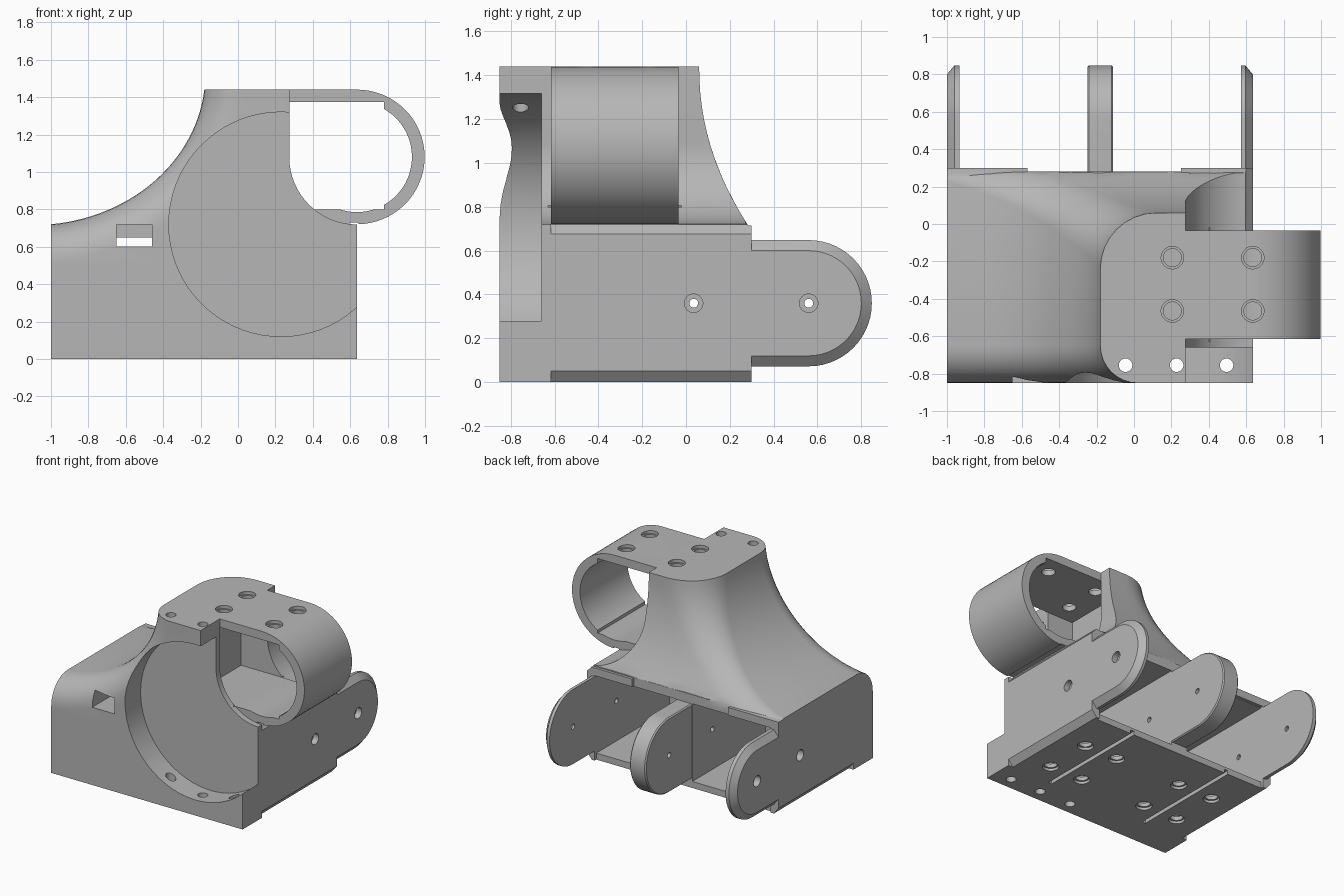
import bpy, bmesh, math
from mathutils import Matrix, Vector

old = bpy.data.objects.get("Cube")
if old:
    bpy.data.objects.remove(old, do_unlink=True)

grey = bpy.data.materials.new("plain grey")
grey.use_nodes = True
COL = (0.47, 0.47, 0.47, 1)
grey.diffuse_color = COL
grey.node_tree.nodes["Principled BSDF"].inputs["Base Color"].default_value = COL


def finish(name, bm):
    bmesh.ops.recalc_face_normals(bm, faces=bm.faces)
    me = bpy.data.meshes.new(name)
    bm.to_mesh(me)
    bm.free()
    ob = bpy.data.objects.new(name, me)
    bpy.context.scene.collection.objects.link(ob)
    me.materials.append(grey)
    return ob


def loft(name, rings):
    """Closed solid through a list of equally long rings."""
    bm = bmesh.new()
    vs = [[bm.verts.new(p) for p in ring] for ring in rings]
    n = len(vs[0])
    for a, b in zip(vs, vs[1:]):
        for i in range(n):
            j = (i + 1) % n
            bm.faces.new((a[i], a[j], b[j], b[i]))
    bm.faces.new(vs[0])
    bm.faces.new(vs[-1])
    return finish(name, bm)


def box(name, x, y, z):
    bm = bmesh.new()
    bmesh.ops.create_cube(bm, size=1)
    for v in bm.verts:
        v.co = [lo + (c + 0.5) * (hi - lo) for c, (lo, hi) in zip(v.co, (x, y, z))]
    return finish(name, bm)


def rods(name, axis, radius, span, spots, sides=32):
    """Parallel cylinders; spots are centres in the two remaining axes."""
    bm = bmesh.new()
    for a, b in spots:
        mid = (span[0] + span[1]) / 2
        pos = {"X": (mid, a, b), "Y": (a, mid, b), "Z": (a, b, mid)}[axis]
        rot = {"X": Matrix.Rotation(math.pi / 2, 4, "Y"),
               "Y": Matrix.Rotation(math.pi / 2, 4, "X"), "Z": Matrix()}[axis]
        bmesh.ops.create_cone(bm, cap_ends=True, segments=sides, radius1=radius, radius2=radius,
                              depth=span[1] - span[0], matrix=Matrix.Translation(Vector(pos)) @ rot)
    return finish(name, bm)


def combine(target, tool, op):
    mod = target.modifiers.new("bool", "BOOLEAN")
    mod.operation, mod.solver, mod.object = op, "EXACT", tool
    bpy.context.view_layer.update()
    dg = bpy.context.evaluated_depsgraph_get()
    me = bpy.data.meshes.new_from_object(target.evaluated_get(dg))
    target.modifiers.clear()
    target.data = me
    bpy.data.objects.remove(tool, do_unlink=True)


def add(tool):
    combine(body, tool, "UNION")


def cut(tool):
    combine(body, tool, "DIFFERENCE")


# Flared pedestal: concave sweep from the left end up to the top pad
FRONT, LEFT, RIGHT, BASE, TOP = -0.85, -1.0, 0.635, 0.72, 1.44


def back_y(z):
    s = min(max((z - BASE) / (TOP - BASE), 0), 1)
    return 0.06 + 0.22 * (1 - s) ** 2.1


def pedestal_ring(t):
    a0 = math.radians(6)
    a = a0 + t * (math.pi / 2 - 2 * a0)
    span = math.cos(a0) - math.sin(a0)
    px = LEFT + 0.82 * (math.sin(a) - math.sin(a0)) / span
    pz = TOP - 0.72 * (math.cos(a) - math.sin(a0)) / span
    nx, nz = math.sin(t * math.pi / 2), -math.cos(t * math.pi / 2)
    if t <= 0.5:
        qx, qz = LEFT + (RIGHT - LEFT) * 2 * t, 0.4
    else:
        qx, qz = RIGHT, 0.4 + (TOP - 0.4) * (2 * t - 1)
    ring = [(qx, FRONT, qz)]
    r, rb, steps = 0.2, 0.05 + 0.25 * t, 8
    for i in range(steps + 1):
        f = math.pi / 2 * i / steps
        d = r * (1 - math.sin(f))
        ring.append((px + d * nx, FRONT + r * (1 - math.cos(f)), pz + d * nz))
    for i in range(steps, -1, -1):
        f = math.pi / 2 * i / steps
        d = rb * (1 - math.sin(f))
        z = pz + d * nz
        ring.append((px + d * nx, back_y(z) - rb * (1 - math.cos(f)), z))
    ex, ez = px + rb * nx, pz + rb * nz
    for i in range(1, 9):
        k = i / 8
        z = ez + (qz - ez) * k
        ring.append((ex + (qx - ex) * k, back_y(z), z))
    return ring


body = loft("bracket_body", [pedestal_ring(i / 28) for i in range(29)])

# Base block
add(box("base", (LEFT, RIGHT), (FRONT, 0.28), (0, 0.5)))
add(box("base_upper", (-0.4, RIGHT), (FRONT, 0.28), (0.3, BASE)))
for x in ((LEFT, -0.57), (0.25, RIGHT)):
    add(box("back_rail", x, (0.1, 0.3), (0.655, 0.715)))
for x in ((LEFT, -0.93), (0.57, RIGHT)):
    add(box("side_wall", x, (0, 0.3), (0, 0.7)))

# Clearance beside the pedestal, then the sideways tube
TX, TZ = 0.635, 1.08
cut(rods("tube_clearance", "Y", 0.361, (-1, 0.5), [(TX, TZ)], 64))
cut(box("side_clearance", (0.275, 1.2), (-1, 0.5), (TZ, 1.6)))
cut(box("outer_clearance", (TX - 0.01, 1.2), (-1, 0.5), (0.7201, 1.6)))
TUBE = (-0.615, -0.035)


def tube_outline(y):
    arc = [math.pi * (i / 32 - 0.5) for i in range(33)]
    pts = [(TX + 0.363 * math.cos(a), y, TZ + 0.36 * math.sin(a)) for a in arc]
    return pts + [(0.1, y, TOP), (0.1, y, BASE)]


add(loft("tube", [tube_outline(y) for y in TUBE]))
cut(rods("tube_bore", "Y", 0.295, (TUBE[0] - 0.002, TUBE[1] + 0.002), [(TX, TZ)], 64))
cut(box("tube_pocket", (0.05, 0.78), (TUBE[0], TUBE[1] + 0.001), (0.8, 1.375)))
cut(box("pocket_mouth", (0.4, 0.78), (-0.63, -0.02), (0.8, 1.375)))

# Round recess in the front
cut(rods("front_recess", "Y", 0.6, (-1, -0.66), [(0.23, 0.72)], 72))

# Two bays open at the back, with a small window in the front
for x in ((-0.93, -0.25), (-0.11, 0.57)):
    cut(box("bay", x, (-0.615, 0.5), (0.05, 0.65)))
cut(box("front_window", (-0.65, -0.46), (-1, -0.6), (0.6, 0.72)))


# Bevels along the lower edges and the upper right edge
def edge_bevel(x, z, dx, dz):
    tri = [(x + dx, z), (x, z + dz), (x - dx * 0.2, z + dz), (x - dx * 0.2, z - dz * 0.2), (x + dx, z - dz * 0.2)]
    cut(loft("edge_bevel", [[(px, y, pz) for px, pz in tri] for y in (-0.615, 0.4)]))


edge_bevel(RIGHT, 0, -0.04, 0.05)
edge_bevel(LEFT, 0, 0.04, 0.05)
edge_bevel(RIGHT, BASE, -0.04, -0.045)


# Three rounded lugs at the back
def lug(name, sections):
    rings = []
    for x, r in sections:
        arc = [math.pi * (i / 28 - 0.5) for i in range(29)]
        pts = [(x, 0.56 + r * math.cos(a), 0.36 + r * math.sin(a)) for a in arc]
        rings.append(pts + [(x, 0.22, 0.36 + r), (x, 0.22, 0.36 - r)])
    add(loft(name, rings))


lug("left_lug", [(LEFT, 0.24), (-0.96, 0.288), (-0.932, 0.288)])
lug("middle_lug", [(-0.249, 0.28), (-0.24, 0.288), (-0.12, 0.288), (-0.111, 0.28)])
lug("right_lug", [(0.572, 0.288), (0.595, 0.288), (RIGHT, 0.24)])

# Bolt holes
pivots = [(0.035, 0.36), (0.56, 0.36)]
cut(rods("pivot_holes", "X", 0.02, (-1.1, 0.8), pivots, 20))
for span in ((-1.1, -0.95), (0.59, 0.8)):
    cut(rods("pivot_counterbores", "X", 0.042, span, pivots))
cut(rods("front_holes", "Z", 0.036, (-0.1, 1.6), [(-0.045, -0.755), (0.228, -0.755), (0.495, -0.755)]))
tops = [(x, y) for x in (0.205, 0.635) for y in (-0.18, -0.465)]
cut(rods("tube_holes", "Z", 0.048, (1.3, 1.6), tops))
cut(rods("tube_counterbores", "Z", 0.06, (1.415, 1.6), tops))
floor = [(x, y) for x in (-0.76, -0.46, 0.11, 0.395) for y in (-0.06, -0.44)]
cut(rods("floor_holes", "Z", 0.045, (-0.1, 0.1), floor))
cut(rods("floor_counterbores", "Z", 0.058, (-0.1, 0.02), floor))
for x in (-0.61, 0.25):
    cut(box("floor_slot", (x - 0.015, x + 0.015), (-0.62, 0.4), (-0.1, 0.03)))

# Smooth curves, sharp edges
bpy.ops.object.select_all(action="DESELECT")
body.select_set(True)
bpy.context.view_layer.objects.active = body
bpy.ops.object.shade_smooth_by_angle(angle=math.radians(30))
